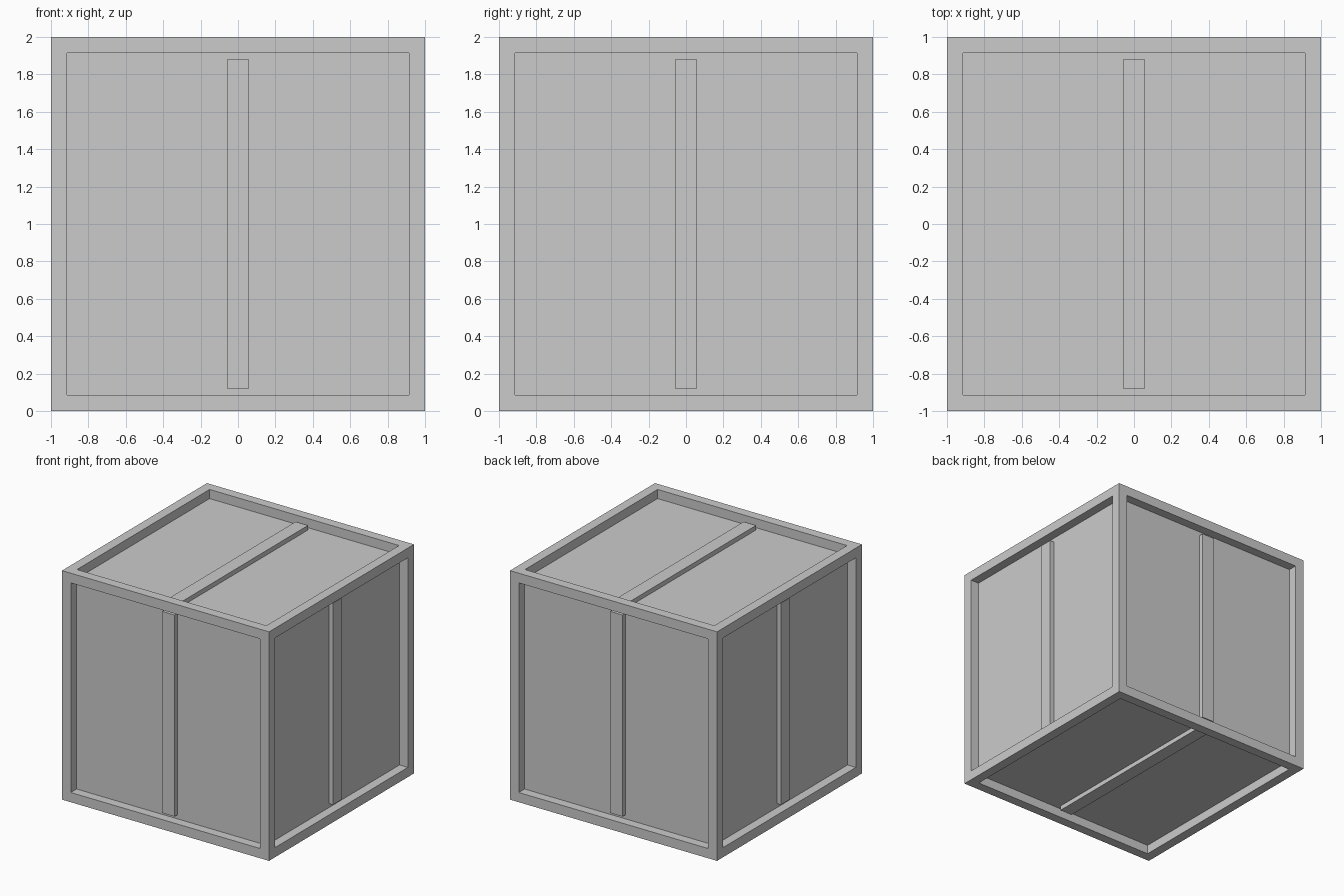
import bpy, bmesh
from mathutils import Vector

if "Cube" in bpy.data.objects:
    bpy.data.objects.remove(bpy.data.objects["Cube"])

FRAME = 0.12    # border width
RECESS = 0.08   # panel depth below the border
SLAT = 0.04     # slat thickness above the panel


def finish(bm, name):
    mesh = bpy.data.meshes.new(name)
    bm.to_mesh(mesh)
    bm.free()
    obj = bpy.data.objects.new(name, mesh)
    bpy.context.collection.objects.link(obj)
    return obj


def box(name, center, size):
    bm = bmesh.new()
    bmesh.ops.create_cube(bm, size=1)
    bmesh.ops.scale(bm, vec=size, verts=bm.verts)
    bmesh.ops.translate(bm, vec=center, verts=bm.verts)
    return finish(bm, name)


# Crate body: cube with a recessed panel on every side
bm = bmesh.new()
bmesh.ops.create_cube(bm, size=2)
bmesh.ops.translate(bm, vec=(0, 0, 1), verts=bm.verts)
panels = list(bm.faces)
bmesh.ops.inset_individual(bm, faces=panels, thickness=FRAME)
panels = bmesh.ops.extrude_discrete_faces(bm, faces=panels)["faces"]
for f in panels:
    f.normal_update()
    bmesh.ops.translate(bm, vec=-f.normal * RECESS, verts=f.verts)
bmesh.ops.recalc_face_normals(bm, faces=bm.faces)
finish(bm, "crate_body")

# Centre slats: upright on the four sides, front to back on top and bottom
sides = {
    "front": ((0, -1, 0), 2), "back": ((0, 1, 0), 2),
    "left": ((-1, 0, 0), 2), "right": ((1, 0, 0), 2),
    "top": ((0, 0, 1), 1), "bottom": ((0, 0, -1), 1),
}
for side, (normal, along) in sides.items():
    size = [SLAT if n else FRAME for n in normal]
    size[along] = 2 - 2 * FRAME
    center = Vector((0, 0, 1)) + Vector(normal) * (1 - RECESS + SLAT / 2)
    box(side + "_slat", center, size)
